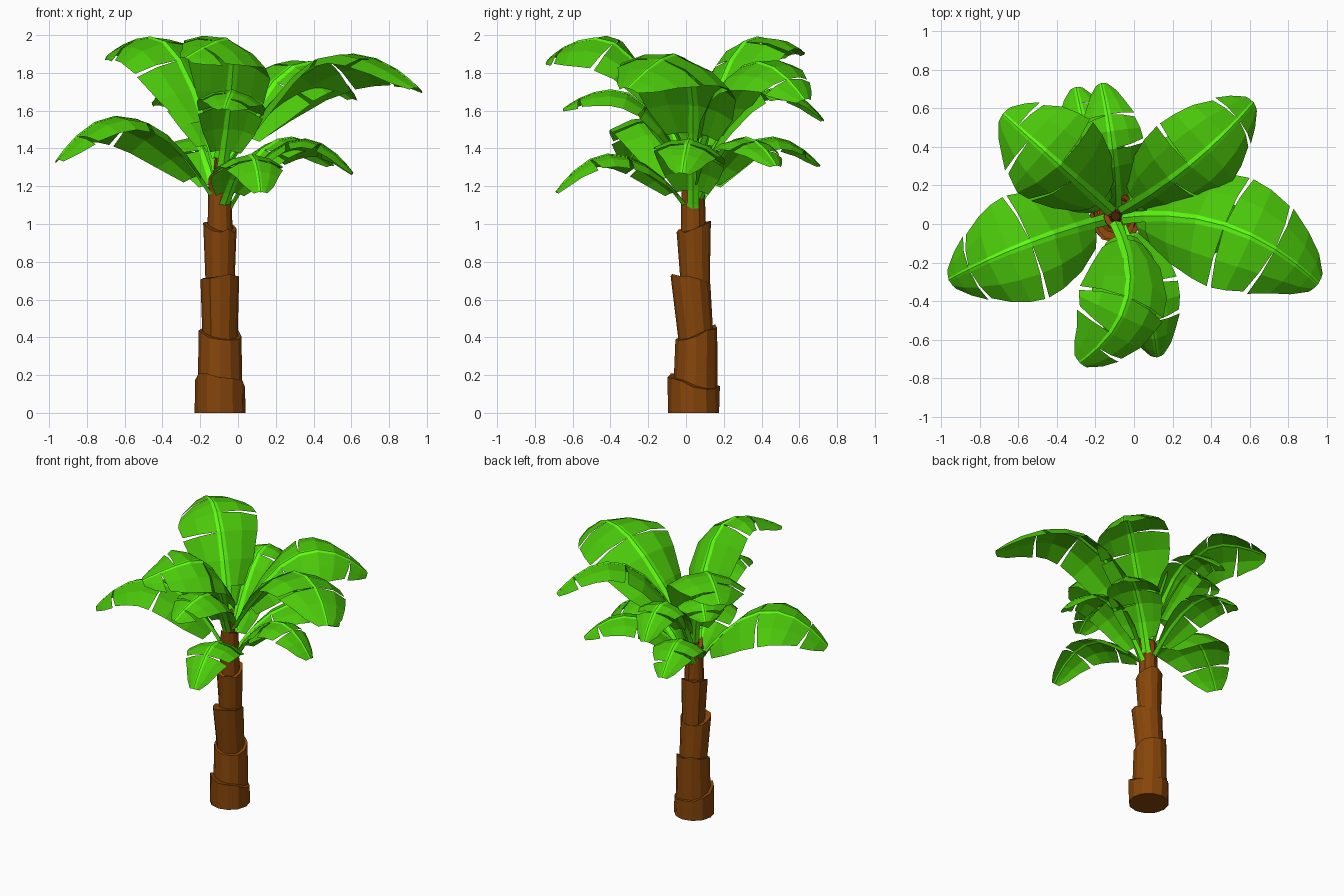
import bpy, bmesh, math, random
from mathutils import Vector

if "Cube" in bpy.data.objects:
    bpy.data.objects.remove(bpy.data.objects["Cube"])

random.seed(4)
UP = Vector((0, 0, 1))


def material(name, rgb):
    m = bpy.data.materials.new(name)
    m.diffuse_color = (*rgb, 1)
    m.use_nodes = True
    m.node_tree.nodes["Principled BSDF"].inputs["Base Color"].default_value = m.diffuse_color
    return m


BARK = material("bark", (0.24, 0.06, 0.003))
LEAF = material("leaf_green", (0.07, 0.58, 0.003))
RIB = material("rib_green", (0.11, 0.98, 0.006))


def finish(bm, name, mats):
    me = bpy.data.meshes.new(name)
    bm.to_mesh(me)
    bm.free()
    for m in mats:
        me.materials.append(m)
    ob = bpy.data.objects.new(name, me)
    bpy.context.collection.objects.link(ob)
    return ob


def trunk_segment(name, z0, z1, r0, r1, cy, tilt_x, tilt_y, n=12, jag=0.012):
    """Flared bark sleeve with a slanted, slightly ragged top."""
    bm = bmesh.new()
    low, top = [], []
    for i in range(n):
        a = 2 * math.pi * i / n
        c, s = math.cos(a), math.sin(a)
        low.append(bm.verts.new((-0.095 + r0 * c, cy[0] + r0 * s, z0)))
        r = r1 * (1 + random.uniform(-0.04, 0.04))
        z = z1 + tilt_x * c + tilt_y * s + random.uniform(-jag, jag)
        top.append(bm.verts.new((-0.095 + r * c, cy[1] + r * s, z)))
    for i in range(n):
        j = (i + 1) % n
        bm.faces.new((low[i], low[j], top[j], top[i]))
    bm.faces.new(low[::-1])
    bm.faces.new(top)
    finish(bm, name, [BARK])


# Trunk: overlapping sleeves, narrowing upwards
trunk_segment("trunk_base", 0, 0.165, 0.135, 0.135, (0.04, 0.04), -0.02, -0.03)
trunk_segment("trunk_sleeve_1", 0.10, 0.425, 0.118, 0.110, (0.05, 0.055), -0.01, 0.035)
trunk_segment("trunk_sleeve_2", 0.36, 0.71, 0.092, 0.105, (0.055, 0.02), 0.01, -0.02)
trunk_segment("trunk_sleeve_3", 0.64, 0.985, 0.075, 0.09, (0.05, 0.04), -0.01, 0.02)
trunk_segment("trunk_sleeve_4", 0.90, 1.26, 0.068, 0.06, (0.04, 0.035), 0.01, -0.02)
trunk_segment("trunk_tip", 1.15, 1.39, 0.045, 0.025, (0.04, 0.04), 0, 0.02, 8)

STATIONS = (0.1, 0.2, 0.34, 0.48, 0.62, 0.75, 0.87, 0.95, 1.0)
WIDTHS = (0.46, 0.78, 0.97, 1.03, 0.98, 0.86, 0.64, 0.44, 0.2)


def leaf(name, tip, peak, base_z, bend, width, roll):
    """Arching rib with a drooping, slit blade; roll > 0 lowers the right side."""
    tip = Vector(tip)
    centre = Vector((-0.09, 0.04, 0))
    out = tip - centre
    out.z = 0
    out.normalize()
    start = centre + out * 0.03
    left = UP.cross(out)
    roll = math.radians(roll)

    def point(s):
        p = start.lerp(tip, s) + left * bend * 4 * s * (1 - s)
        if s < 0.6:
            p.z = peak - (peak - base_z) * (1 - s / 0.6) ** 2
        else:
            p.z = peak - (peak - tip.z) * ((s - 0.6) / 0.4) ** 2
        return p

    def frame(s):
        t = (point(s + 0.01) - point(s - 0.01)).normalized()
        side = t.cross(UP).normalized()
        nrm = side.cross(t)
        side = side * math.cos(roll) - nrm * math.sin(roll)
        return point(s), t, side, side.cross(t)

    bm = bmesh.new()
    # Blade strips
    for sgn in (-1, 1):
        slits = {random.choice((2, 3)), random.choice((5, 6))}

        def column(k, shift):
            p, t, side, nrm = frame(STATIONS[k])
            w = width * WIDTHS[k]
            cols = [p]
            for f, droop in ((0.55, 13), (1.0, 21)):
                d = math.radians(droop)
                cols.append(p + w * f * (side * sgn * math.cos(d) - nrm * math.sin(d))
                            + t * shift * f)
            return cols

        for k in range(len(STATIONS) - 1):
            gap = 0.012
            a = column(k, gap if k in slits else 0)
            b = column(k + 1, -gap if k + 1 in slits else 0)
            va = [bm.verts.new(v) for v in a]
            vb = [bm.verts.new(v) for v in b]
            for i in (0, 1):
                q = [va[i], va[i + 1], vb[i + 1], vb[i]]
                bm.faces.new(q if sgn > 0 else q[::-1])
    # Rib and stalk: broad flat strip following the blade's crown
    rings = []
    for s in (0, 0.04) + STATIONS:
        p, t, side, nrm = frame(s)
        r = 0.032 * (1 - 0.7 * s)
        rings.append([bm.verts.new(p + v) for v in
                      (side * r - nrm * 0.15 * r, nrm * 0.2 * r,
                       -side * r - nrm * 0.15 * r, -nrm * 0.5 * r)])
    for a, b in zip(rings, rings[1:]):
        for i in range(4):
            j = (i + 1) % 4
            bm.faces.new((a[i], b[i], b[j], a[j])[::-1]).material_index = 1
    finish(bm, name, [LEAF, RIB])


# Crown: tip, peak height, stalk height, sideways bend, half width, roll
LEAVES = {
    "upper_leaf_right": ((0.955, -0.31, 1.72), 1.90, 1.30, 0.13, 0.32, -12),
    "upper_leaf_back_right": ((0.62, 0.63, 1.66), 1.86, 1.30, -0.04, 0.26, 16),
    "upper_leaf_back_left": ((-0.68, 0.57, 1.90), 1.99, 1.35, 0.0, 0.28, -8),
    "upper_leaf_front": ((-0.28, -0.72, 1.88), 1.985, 1.35, 0.16, 0.25, -18),
    "middle_leaf_left": ((-0.96, -0.29, 1.34), 1.57, 1.12, -0.03, 0.30, 7),
    "middle_leaf_front": ((-0.07, -0.65, 1.61), 1.71, 1.25, 0.05, 0.19, -6),
    "middle_leaf_back": ((-0.17, 0.73, 1.55), 1.72, 1.25, -0.02, 0.17, 0),
    "middle_leaf_back_left": ((-0.43, 0.38, 1.63), 1.73, 1.28, 0.0, 0.19, 0),
    "lower_leaf_front": ((0.12, -0.69, 1.17), 1.37, 1.08, 0.03, 0.19, 0),
    "lower_leaf_right": ((0.61, -0.02, 1.27), 1.45, 1.06, 0.02, 0.20, -8),
    "lower_leaf_back_right": ((0.50, 0.48, 1.31), 1.46, 1.12, 0.0, 0.19, 0),
    "lower_leaf_back": ((-0.30, 0.71, 1.31), 1.46, 1.10, 0.02, 0.18, 0),
}
for leaf_name, args in LEAVES.items():
    leaf(leaf_name, *args)
